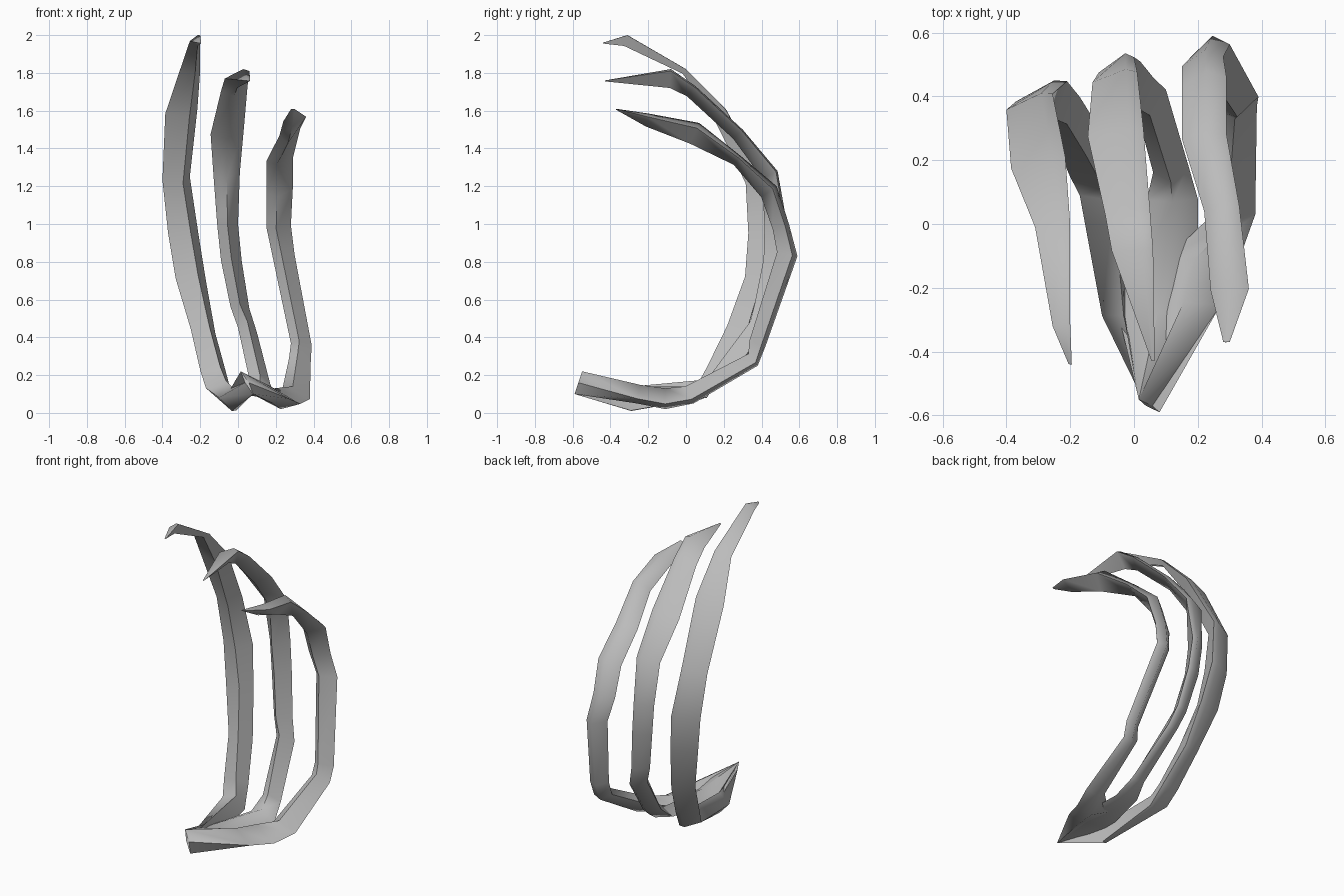
import bpy
import bmesh
from mathutils import Vector

cube = bpy.data.objects.get("Cube")
if cube:
    bpy.data.objects.remove(cube, do_unlink=True)

grey = bpy.data.materials.new("plain grey")
grey.use_nodes = True
grey.diffuse_color = (.5, .5, .5, 1)
grey.node_tree.nodes["Principled BSDF"].inputs["Base Color"].default_value = (.5, .5, .5, 1)

# Slanted edge at the front of the base, where all claws meet
base_low = Vector((.08, -.59, .1))
base_high = Vector((.015, -.55, .22))


def claw(name, sections, ridge, keel, lean_left, lean_right):
    """Loft a four-sided curved claw.
    Each section: left x, right x, outer y, outer z, depth towards the inside.
    Ridge and keel place the outer and inner edges across the width;
    the leans set how far the side edges lie behind the ridge."""
    bm = bmesh.new()
    rings = []
    path = [Vector((0, s[2], s[3])) for s in sections]
    path = path[:1] + path + [Vector((0, base_low.y, base_low.z))]
    for i, (left, right, y, z, depth) in enumerate(sections):
        along = (path[i + 2] - path[i]).normalized()
        inward = Vector((0, along.z, -along.y)) * depth
        width = right - left
        corners = [Vector((left, y, z)) + inward * lean_left,
                   Vector((left + width * ridge, y, z)),
                   Vector((right, y, z)) + inward * lean_right,
                   Vector((left + width * keel, y, z)) + inward]
        rings.append([bm.verts.new(c) for c in corners])
    middle, side = (base_low + base_high) / 2, Vector((.01, 0, 0))
    rings.append([bm.verts.new(c) for c in
                  (middle - side, base_low, middle + side, base_high)])
    for a, b in zip(rings, rings[1:]):
        for j in range(4):
            k = (j + 1) % 4
            bm.faces.new((a[j], a[k], b[k], b[j]))
    bm.faces.new(rings[0])
    bm.faces.new(rings[-1])
    bmesh.ops.recalc_face_normals(bm, faces=bm.faces)
    mesh = bpy.data.meshes.new(name)
    bm.to_mesh(mesh)
    bm.free()
    mesh.materials.append(grey)
    obj = bpy.data.objects.new(name, mesh)
    bpy.context.collection.objects.link(obj)
    bpy.ops.object.select_all(action="DESELECT")
    obj.select_set(True)
    bpy.context.view_layer.objects.active = obj
    bpy.ops.object.shade_smooth_by_angle(angle=1.2)


# Tall claw, from its tip down to the shared base edge
claw("tall_claw", [
    (-.205, -.195, -.44, 1.96, .005),
    (-.255, -.2, -.31, 2, .06),
    (-.31, -.2, 0, 1.82, .03),
    (-.385, -.215, .21, 1.61, .08),
    (-.4, -.255, .41, 1.25, .1),
    (-.37, -.21, .45, .95, .12),
    (-.33, -.17, .4, .7, .09),
    (-.25, -.12, .32, .42, .11),
    (-.2, -.06, .19, .2, .09),
    (-.17, -.03, .11, .08, .1),
    (-.1, -.01, -.29, .01, .13)], .75, .75, .55, .02)

# Middle claw
claw("middle_claw", [
    (.055, .065, -.43, 1.76, .005),
    (-.07, .06, -.08, 1.82, .1),
    (-.09, .05, .05, 1.73, .07),
    (-.145, .03, .3, 1.5, .07),
    (-.13, .01, .485, 1.28, .09),
    (-.11, 0, .535, 1, .12),
    (-.09, .02, .52, .8, .11),
    (-.04, .06, .47, .55, .11),
    (0, .1, .43, .42, .11),
    (.06, .17, .19, .15, .08),
    (.04, .2, .08, .07, .07),
    (-.05, .2, -.28, .08, .06)], .75, .5, .5, .1)

# Short claw
claw("short_claw", [
    (.28, .3, -.37, 1.61, .005),
    (.24, .36, -.2, 1.585, .07),
    (.22, .33, .07, 1.535, .12),
    (.15, .29, .29, 1.36, .06),
    (.15, .29, .48, 1.2, .1),
    (.15, .28, .545, 1, .09),
    (.18, .3, .59, .83, .11),
    (.28, .39, .42, .35, .09),
    (.27, .385, .38, .25, .08),
    (.23, .38, .04, .05, .1),
    (.1, .33, -.11, .02, .11),
    (.08, .27, -.26, .05, .1)], .55, .4, .6, .25)
